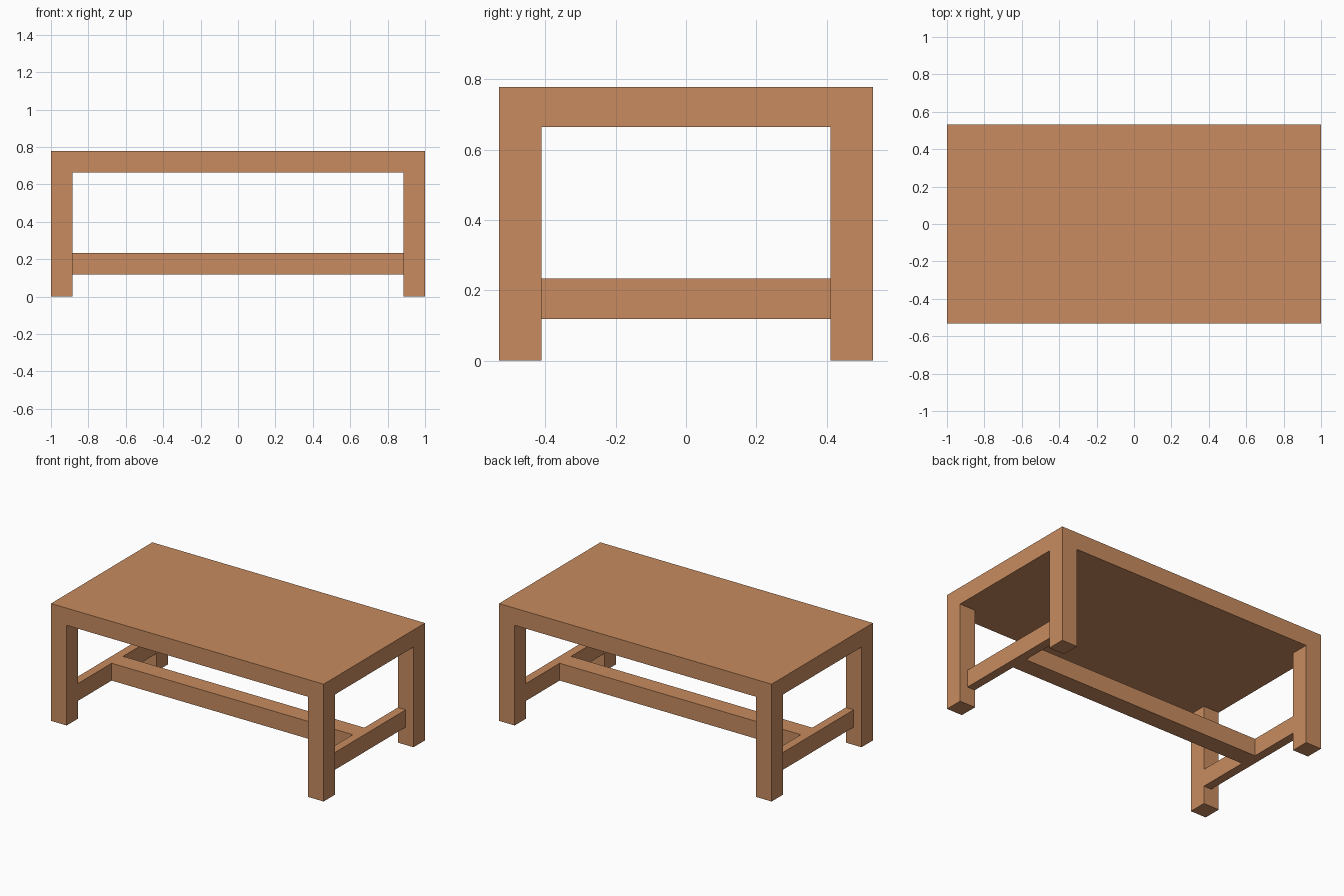
import bpy

if "Cube" in bpy.data.objects:
    bpy.data.objects.remove(bpy.data.objects["Cube"])

# Overall dimensions
HX, HY = 1.0, 0.531            # half length, half depth
TOP, UNDER = 0.778, 0.664      # table top slab
LX, LY = 0.115, 0.12           # leg section
RAIL_LOW, RAIL_HIGH = 0.118, 0.233

wood = bpy.data.materials.new("wood")
wood.diffuse_color = (0.58, 0.26, 0.115, 1.0)
wood.use_nodes = True
wood.node_tree.nodes["Principled BSDF"].inputs["Base Color"].default_value = wood.diffuse_color


def box(name, x, y, z):
    """Box from (min, max) ranges on each axis."""
    bpy.ops.mesh.primitive_cube_add(
        size=1, location=[(r[0] + r[1]) / 2 for r in (x, y, z)])
    ob = bpy.context.object
    ob.name = name
    ob.scale = [r[1] - r[0] for r in (x, y, z)]
    bpy.ops.object.transform_apply(location=False, rotation=False, scale=True)
    ob.data.materials.append(wood)
    return ob


def span(side, inner, outer):
    """Range mirrored to the given side of the centre."""
    return tuple(sorted((side * inner, side * outer)))


# Table top
box("table_top", (-HX, HX), (-HY, HY), (UNDER, TOP))

for sx, side in ((-1, "left"), (1, "right")):
    # Legs, flush with the corners of the top
    for sy, end in ((-1, "front"), (1, "back")):
        box(f"{end}_{side}_leg", span(sx, HX - LX, HX),
            span(sy, HY - LY, HY), (0, UNDER))
    # Side stretcher, flush with the inner faces of the legs
    box(f"{side}_stretcher", span(sx, HX - LX, HX - LX / 2),
        (-HY + LY, HY - LY), (RAIL_LOW, RAIL_HIGH))

# Long stretcher joining the two side stretchers
box("centre_stretcher", (-HX + LX, HX - LX), (-0.06, 0.06),
    (RAIL_LOW, RAIL_HIGH))
